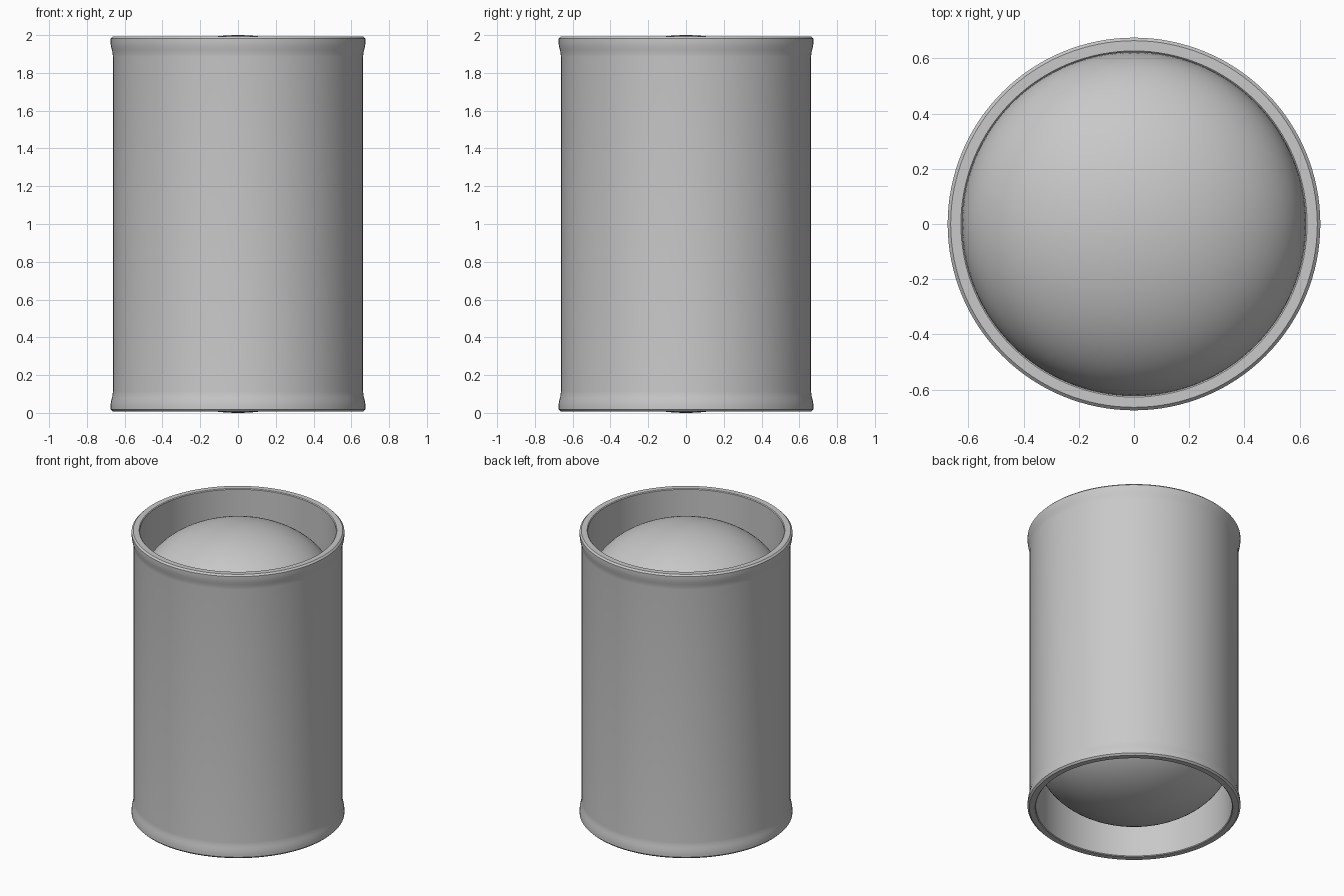
import bpy
import bmesh
import math

cube = bpy.data.objects.get("Cube")
if cube:
    bpy.data.objects.remove(cube, do_unlink=True)

SEGMENTS = 128
HEIGHT = 2.0
INNER = 0.622       # inside radius of the wall
DOME_RISE = 0.41    # height of each domed end

grey = bpy.data.materials.new("plain grey")
grey.use_nodes = True
colour = (0.58, 0.58, 0.58, 1)
grey.diffuse_color = colour
grey.node_tree.nodes["Principled BSDF"].inputs["Base Color"].default_value = colour


def lathe(name, profile, closed=False):
    """Turn a radius/height profile around the vertical axis."""
    bm = bmesh.new()
    verts = [bm.verts.new((r, 0, z)) for r, z in profile]
    pairs = list(zip(verts, verts[1:]))
    if closed:
        pairs.append((verts[-1], verts[0]))
    edges = [bm.edges.new(p) for p in pairs]
    bmesh.ops.spin(bm, geom=verts + edges, cent=(0, 0, 0), axis=(0, 0, 1),
                   angle=math.tau, steps=SEGMENTS, use_merge=True)
    bmesh.ops.remove_doubles(bm, verts=bm.verts, dist=0.0001)
    bmesh.ops.recalc_face_normals(bm, faces=bm.faces)
    mesh = bpy.data.meshes.new(name)
    bm.to_mesh(mesh)
    bm.free()
    mesh.materials.append(grey)
    obj = bpy.data.objects.new(name, mesh)
    bpy.context.collection.objects.link(obj)
    bpy.ops.object.select_all(action='DESELECT')
    obj.select_set(True)
    bpy.context.view_layer.objects.active = obj
    bpy.ops.object.shade_smooth_by_angle(angle=math.radians(30))
    return obj


# Wall with a flared, chamfered rim at both ends
rim = [(INNER, 0.012), (INNER + 0.005, 0.007), (0.664, 0.007), (0.675, 0.018),
       (0.675, 0.038), (0.6725, 0.058), (0.668, 0.078), (0.664, 0.095),
       (0.662, 0.115)]
upper = [(r, HEIGHT - z) for r, z in reversed(rim)]
lathe("cylinder_wall", rim + upper, closed=True)

# Domed ends, recessed in the wall and bulging outward
STEPS = 32
arc = [(INNER * math.cos(a), DOME_RISE * math.sin(a))
       for a in (math.pi / 2 * i / STEPS for i in range(STEPS + 1))]
lathe("top_dome", [(r, HEIGHT - DOME_RISE + z) for r, z in arc])
bottom = lathe("bottom_dome", [(r, DOME_RISE - z) for r, z in arc])

# Point the open bottom cap outward
bm = bmesh.new()
bm.from_mesh(bottom.data)
lowest = min(bm.faces, key=lambda f: f.calc_center_median().z)
if lowest.normal.z > 0:
    bmesh.ops.reverse_faces(bm, faces=bm.faces)
    bm.to_mesh(bottom.data)
bm.free()
